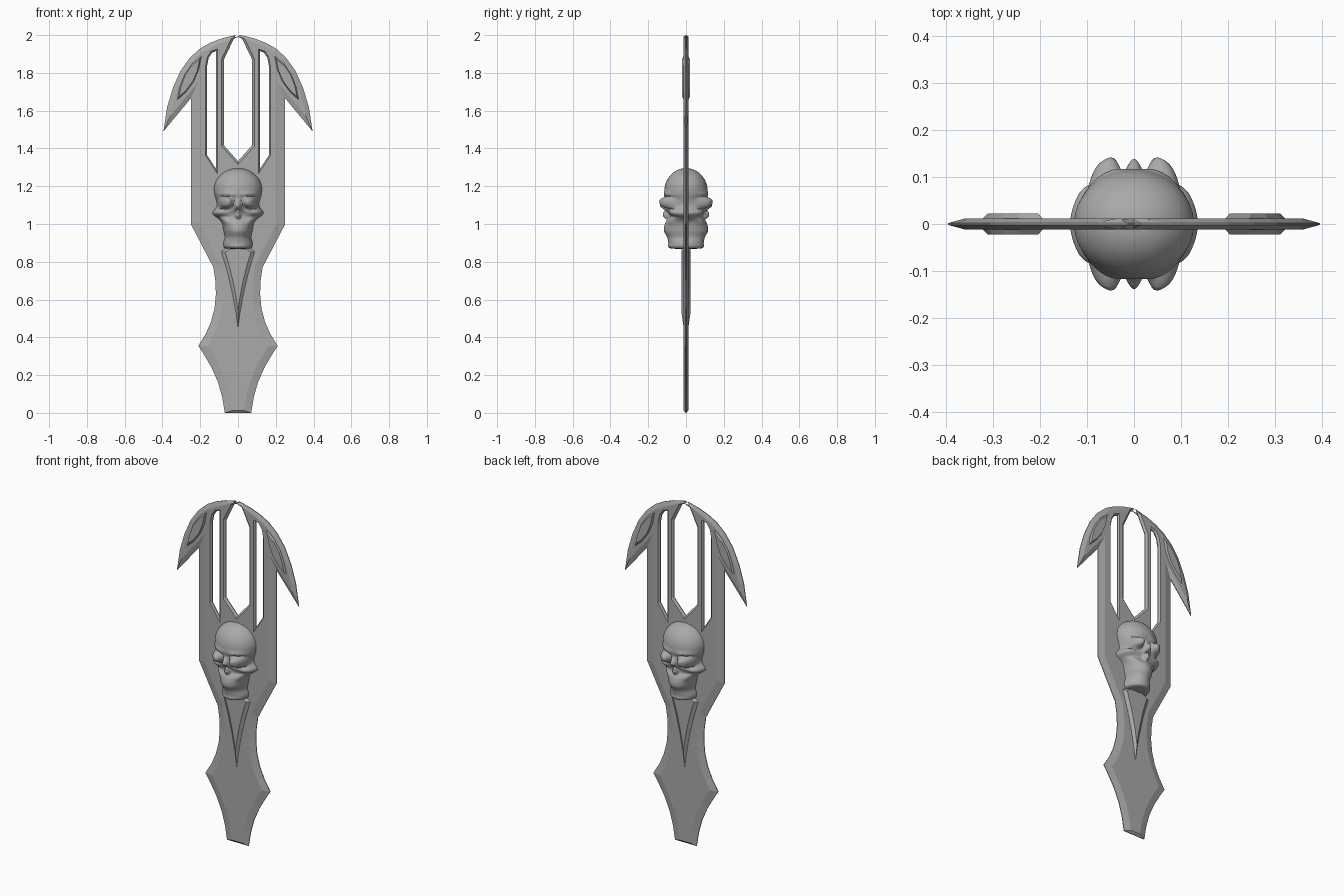
import bpy, bmesh, math
from mathutils import Vector
from mathutils.geometry import tessellate_polygon

if "Cube" in bpy.data.objects:
    bpy.data.objects.remove(bpy.data.objects["Cube"])

grey = bpy.data.materials.new("stone_grey")
grey.diffuse_color = (0.4, 0.4, 0.4, 1)
grey.use_nodes = True
grey.node_tree.nodes["Principled BSDF"].inputs["Base Color"].default_value = grey.diffuse_color


def finish(name, bm):
    bmesh.ops.remove_doubles(bm, verts=bm.verts, dist=1e-5)
    bmesh.ops.recalc_face_normals(bm, faces=bm.faces)
    me = bpy.data.meshes.new(name)
    bm.to_mesh(me)
    bm.free()
    me.materials.append(grey)
    ob = bpy.data.objects.new(name, me)
    bpy.context.collection.objects.link(ob)
    return ob


def mirrored(pts):
    return [(-x, z) for x, z in reversed(pts)]


def inset(loop, width):
    """Mitred inset to the left of the loop; width is a rule on edge midpoints."""
    out, n = [], len(loop)
    for i in range(n):
        a, v, b = (Vector(loop[j % n]) for j in (i - 1, i, i + 1))
        d1, d2 = (v - a).normalized(), (b - v).normalized()
        w1, w2 = width((a + v) / 2), width((v + b) / 2)
        n1, n2 = Vector((-d1.y, d1.x)), Vector((-d2.y, d2.x))
        det = n1.x * n2.y - n1.y * n2.x
        if abs(det) < 0.02:
            p = v + (n1 + n2).normalized() * (w1 + w2) / 2
        else:
            p = v + Vector((w1 * n2.y - w2 * n1.y, n1.x * w2 - n2.x * w1)) / det
        out.append(tuple(p))
    return out


def plate(name, rims, tops, edge, face):
    """Two-sided plate: rim loops at +-edge, flat inner faces at +-face."""
    bm = bmesh.new()
    rim_rows = {}
    for s in (-1, 1):
        flat = []
        for k, (rim, top) in enumerate(zip(rims, tops)):
            r = [bm.verts.new((x, s * edge, z)) for x, z in rim]
            t = [bm.verts.new((x, s * face, z)) for x, z in top]
            rim_rows[s, k] = r
            flat += t
            for i in range(len(r)):
                j = (i + 1) % len(r)
                bm.faces.new((r[i], r[j], t[j], t[i]))
        for tri in tessellate_polygon([[Vector((x, z, 0)) for x, z in t] for t in tops]):
            bm.faces.new([flat[i] for i in tri])
    for k in range(len(rims)):
        a, b = rim_rows[-1, k], rim_rows[1, k]
        for i in range(len(a)):
            j = (i + 1) % len(a)
            bm.faces.new((a[i], a[j], b[j], b[i]))
    return finish(name, bm)


# Blade: handle, body, hooked wings and the open centre notch
half = [(0.07, 0), (0.083, 0.08), (0.105, 0.16), (0.14, 0.24), (0.178, 0.305), (0.21, 0.355),
        (0.17, 0.42), (0.142, 0.485), (0.124, 0.555), (0.117, 0.63), (0.12, 0.70), (0.13, 0.77),
        (0.25, 1.0), (0.25, 1.665), (0.395, 1.49), (0.375, 1.62), (0.345, 1.72), (0.305, 1.81),
        (0.255, 1.88), (0.20, 1.93), (0.145, 1.96), (0.085, 1.983), (0.013, 2.0),
        (0.075, 1.87), (0.075, 1.417)]
outline = half + [(0, 1.333)] + mirrored(half)
slot = [(0.117, 1.293), (0.117, 1.915), (0.138, 1.907), (0.155, 1.88), (0.165, 1.83), (0.165, 1.367)]
slots = [slot, mirrored(slot)]


def blade_width(m):
    if m.y < 0.01 or (abs(m.x) < 0.08 and m.y > 1.3):
        return 0.012
    return 0.024 if m.y > 1.5 else 0.04


plate("blade", [outline] + slots,
      [inset(outline, blade_width)] + [inset(s, lambda m: 0.008) for s in slots], 0.002, 0.012)


# Raised ornaments: the spike below the skull and a leaf on each wing
def raised(name, pts, centre, scale, face):
    top = [(centre[0] + (x - centre[0]) * scale, centre[1] + (z - centre[1]) * scale) for x, z in pts]
    plate(name, [pts], [top], 0.008, face)


spike = [(0, 0.42), (0.012, 0.51), (0.03, 0.61), (0.055, 0.72), (0.075, 0.79), (0.095, 0.855), (0.05, 0.885)]
raised("spike", spike + mirrored(spike[1:]), (0, 0.84), 0.72, 0.025)

leaf = [(0.325, 1.65), (0.312, 1.72), (0.285, 1.79), (0.245, 1.85), (0.19, 1.895),
        (0.205, 1.82), (0.235, 1.75), (0.28, 1.69)]
raised("right_leaf", leaf, (0.258, 1.775), 0.8, 0.022)
raised("left_leaf", mirrored(leaf), (-0.258, 1.775), 0.8, 0.022)

# Two-faced skull: lofted rings (z, half width, half depth) with sculpted features
rings = [(1.296, 0, 0), (1.29, 0.04, 0.035), (1.272, 0.078, 0.068), (1.24, 0.11, 0.096),
         (1.20, 0.126, 0.112), (1.16, 0.125, 0.113), (1.12, 0.114, 0.104), (1.08, 0.108, 0.098),
         (1.04, 0.098, 0.088), (1.005, 0.084, 0.11), (0.965, 0.077, 0.117), (0.93, 0.07, 0.10),
         (0.90, 0.078, 0.094), (0.88, 0.076, 0.094), (0.87, 0.06, 0.075), (0.868, 0, 0)]


def spline(pts, steps):
    out = []
    for i in range(len(pts) - 1):
        p0, p1, p2, p3 = (Vector(pts[min(max(i + k, 0), len(pts) - 1)]) for k in (-1, 0, 1, 2))
        for s in range(steps):
            t = s / steps
            out.append(0.5 * (2 * p1 + (p2 - p0) * t + (2 * p0 - 5 * p1 + 4 * p2 - p3) * t * t
                              + (3 * p1 - p0 - 3 * p2 + p3) * t ** 3))
    return out + [Vector(pts[-1])]


def blob(x, z, cx, cz, rx, rz, power=2):
    r = math.hypot((x - cx) / rx, (z - cz) / rz)
    return math.exp(-r ** power)


def sculpt(x, y, z):
    ax = abs(x)
    push = 0.012 * blob(ax, z, 0.06, 1.155, 0.05, 0.016)       # brow
    push -= 0.05 * blob(ax, z, 0.064, 1.113, 0.037, 0.032, 4)  # eye socket
    push += 0.038 * blob(x, z, 0, 1.098, 0.02, 0.026)          # nose bone
    push += 0.02 * blob(ax, z, 0.08, 1.06, 0.035, 0.022)       # cheek
    spread = 0.016 * max(0.3, (1.085 - z) / 0.055)
    push -= 0.035 * blob(x, z, 0, 1.052, spread, 0.024, 4)     # nose opening
    push -= 0.015 * blob(ax, z, 0.07, 1.015, 0.025, 0.025)     # hollow under cheek
    side = 1 + 0.32 * blob(0, z, 0, 1.055, 1, 0.026)           # cheek arch
    front = min(1, abs(y) / 0.045)
    return x * side, y + math.copysign(push * front, y), z


bm = bmesh.new()
cols, prev = 112, None
for z, w, d in spline(rings, 6):
    w, d = max(w, 0), max(d, 0)
    row = []
    for i in range(cols):
        a = 2 * math.pi * i / cols
        x, y = w * math.cos(a), d * math.sin(a)
        row.append(bm.verts.new(sculpt(x, y, z) if w > 0.03 else (x, y, z)))
    if prev:
        for i in range(cols):
            j = (i + 1) % cols
            bm.faces.new((prev[i], prev[j], row[j], row[i]))
    prev = row
skull = finish("skull", bm)
bpy.context.view_layer.objects.active = skull
skull.select_set(True)
bpy.ops.object.shade_smooth_by_angle(angle=math.radians(60))
